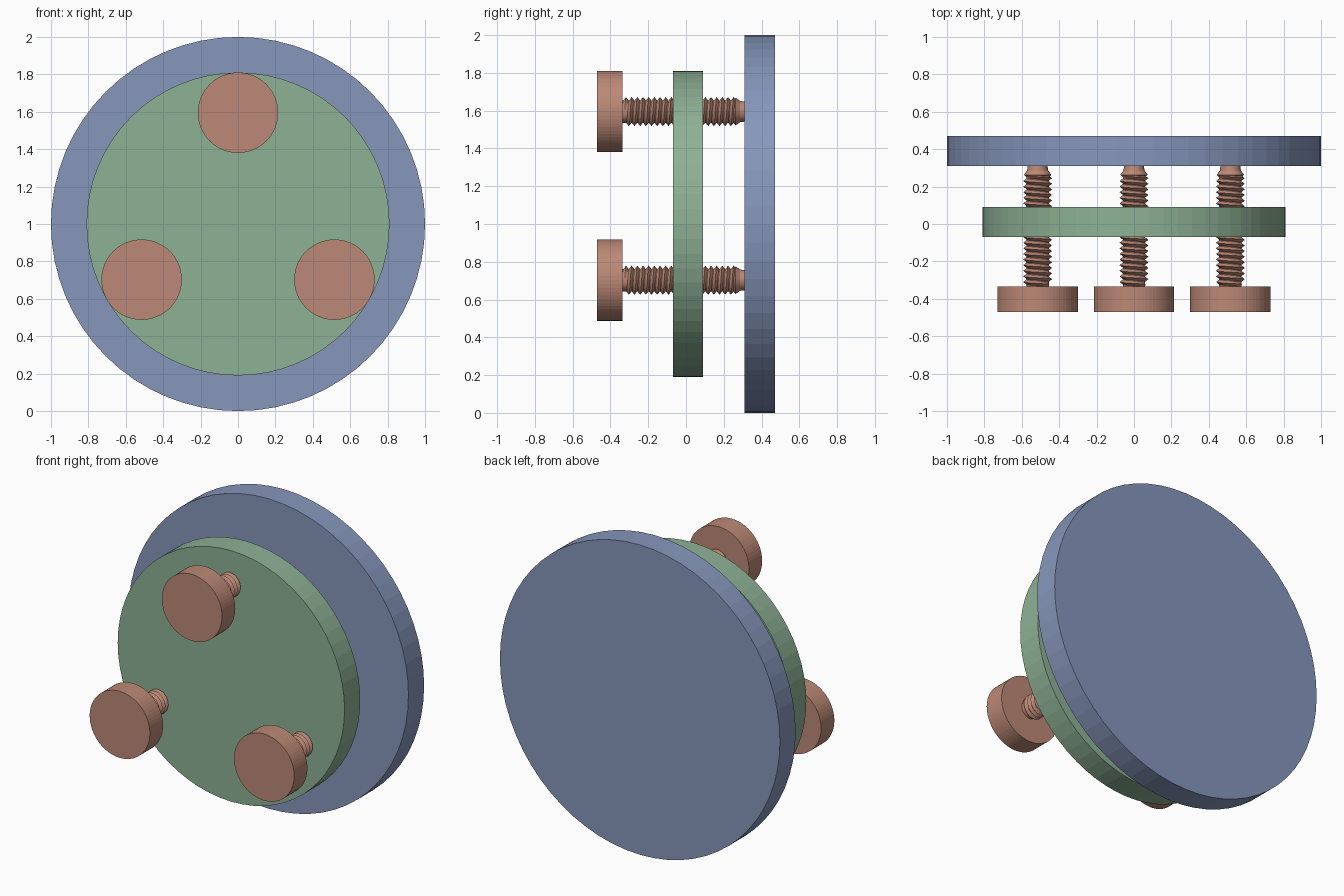
import bpy, bmesh, math

if "Cube" in bpy.data.objects:
    bpy.data.objects.remove(bpy.data.objects["Cube"])

SEG = 64


def material(name, rgb):
    m = bpy.data.materials.new(name)
    m.diffuse_color = (*rgb, 1)
    m.use_nodes = True
    m.node_tree.nodes["Principled BSDF"].inputs["Base Color"].default_value = m.diffuse_color
    return m


def lathe(bm, profile):
    """Revolve (radius, y) points around the y axis and cap both ends."""
    rings = []
    for r, y in profile:
        rings.append([bm.verts.new((r * math.cos(math.tau * k / SEG), y,
                                    r * math.sin(math.tau * k / SEG))) for k in range(SEG)])
    for a, b in zip(rings, rings[1:]):
        for k in range(SEG):
            n = (k + 1) % SEG
            bm.faces.new((a[k], a[n], b[n], b[k]))
    bm.faces.new(rings[0])
    bm.faces.new(rings[-1])
    bmesh.ops.recalc_face_normals(bm, faces=bm.faces)


def thread(bm, root, crest, y0, y1, pitch, seg=32):
    """Helical V ridge around the y axis, fading into the core at both ends."""
    steps = round((y1 - y0 - pitch) / pitch * seg)
    fade = seg // 4
    rows = []
    for k in range(steps + 1):
        a = math.tau * k / seg
        y = y0 + pitch * k / seg
        top = root + (crest - root) * min(1, k / fade + 0.02, (steps - k) / fade + 0.02)
        rows.append([bm.verts.new((r * math.cos(a), y + d * pitch, r * math.sin(a)))
                     for r, d in ((root - 0.002, 0), (top, 0.5), (root - 0.002, 1))])
    for p, q in zip(rows, rows[1:]):
        for i in range(2):
            bm.faces.new((p[i], p[i + 1], q[i + 1], q[i]))
    # face the ridge outward
    for f in bm.faces:
        f.normal_update()
        c = f.calc_center_median()
        if f.normal.x * c.x + f.normal.z * c.z < -1e-4:
            f.normal_flip()


def make_object(name, bm, mat, location):
    me = bpy.data.meshes.new(name)
    bm.to_mesh(me)
    bm.free()
    me.materials.append(mat)
    ob = bpy.data.objects.new(name, me)
    ob.location = location
    bpy.context.collection.objects.link(ob)
    return ob


blue = material("blue", (0.24, 0.31, 0.50))
green = material("green", (0.27, 0.44, 0.30))
copper = material("copper", (0.50, 0.25, 0.18))

# Large back disc and smaller front plate
for name, radius, y0, y1, mat in (("back_disc", 1.0, 0.31, 0.47, blue),
                                  ("front_plate", 0.81, -0.07, 0.09, green)):
    bm = bmesh.new()
    lathe(bm, [(radius, y0), (radius, y1)])
    make_object(name, bm, mat, (0, 0, 1))

# Three adjusting screws: head, core, blunt tip and thread
for i in range(3):
    a = math.radians(90 + 120 * i)
    bm = bmesh.new()
    lathe(bm, [(0.215, -0.47), (0.215, -0.335), (0.06, -0.335), (0.06, 0.25),
               (0.073, 0.263), (0.056, 0.287), (0.053, 0.312)])
    thread(bm, 0.06, 0.077, -0.34, 0.275, 0.03)
    make_object(f"adjusting_screw_{i + 1}", bm, copper,
                (0.595 * math.cos(a), 0, 1 + 0.595 * math.sin(a)))
